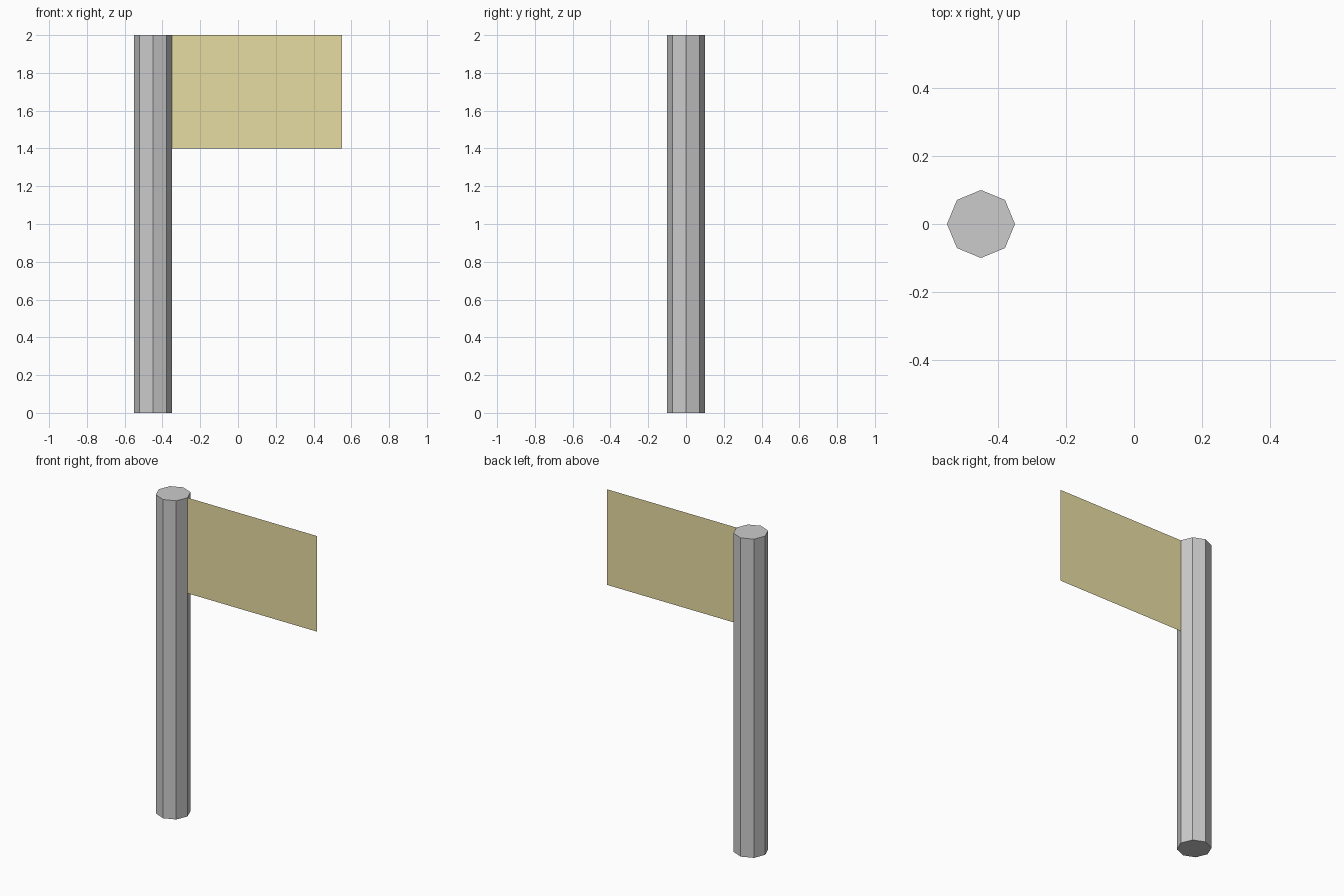
import bpy
import math

if "Cube" in bpy.data.objects:
    bpy.data.objects.remove(bpy.data.objects["Cube"])

# Octagonal pole, corner pointing at the flag
bpy.ops.mesh.primitive_cylinder_add(vertices=8, radius=0.1, depth=2, location=(-0.45, 0, 1))
bpy.context.object.name = "pole"

# Thin flag sheet, attached to the pole's corner edge
bpy.ops.mesh.primitive_plane_add(size=1, location=(0.1, 0, 1.7), rotation=(math.pi / 2, 0, 0))
flag = bpy.context.object
flag.name = "flag"
flag.scale = (0.9, 0.6, 1)

# Khaki cloth
cloth = bpy.data.materials.new("khaki_cloth")
cloth.diffuse_color = (0.8, 0.72, 0.36, 1)
cloth.use_nodes = True
cloth.node_tree.nodes["Principled BSDF"].inputs["Base Color"].default_value = cloth.diffuse_color
flag.data.materials.append(cloth)
